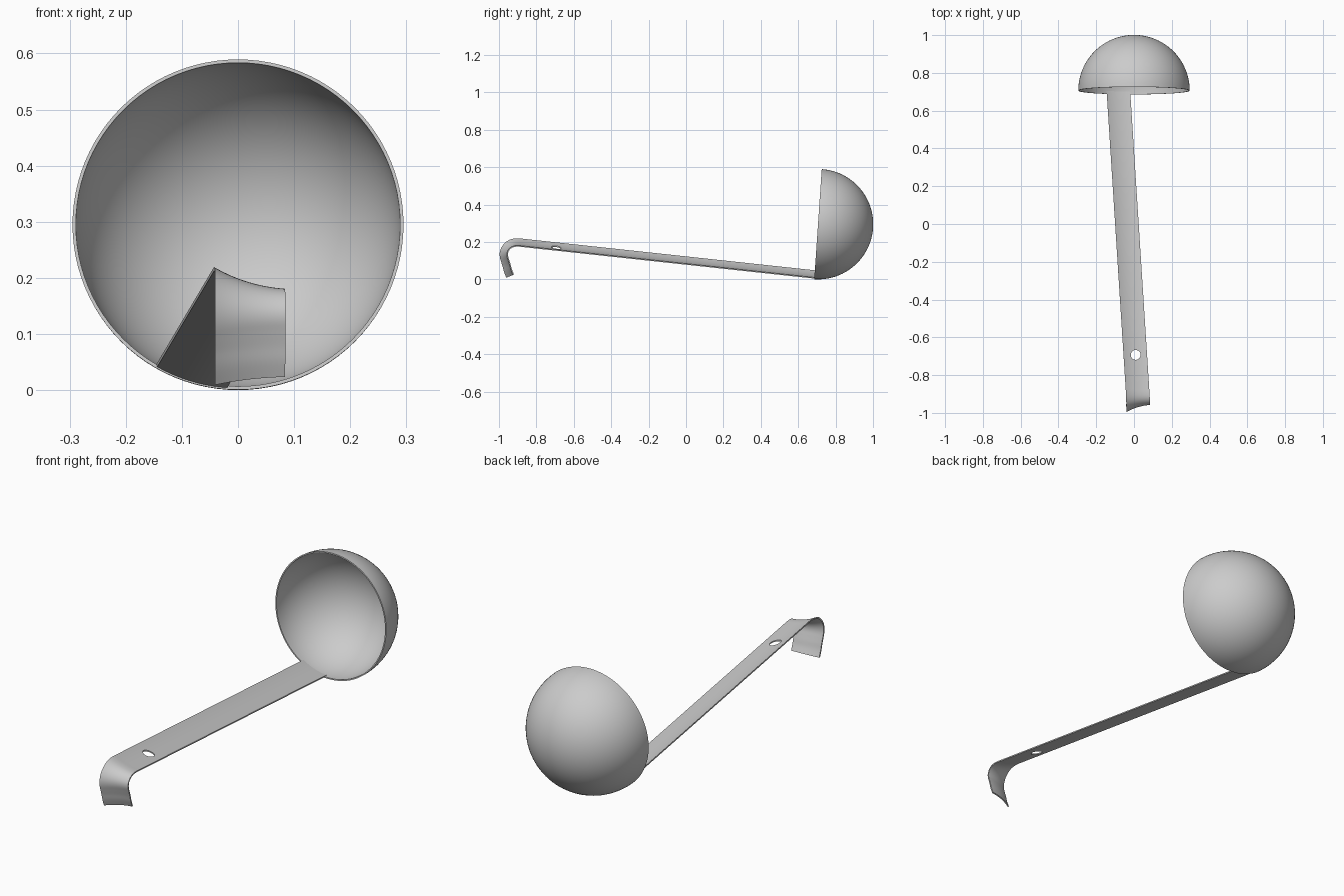
import bpy, bmesh, math
from mathutils import Matrix, Vector

if "Cube" in bpy.data.objects:
    bpy.data.objects.remove(bpy.data.objects["Cube"])

steel = bpy.data.materials.new("brushed_steel")
steel.diffuse_color = (0.6, 0.6, 0.6, 1)
steel.use_nodes = True
steel.node_tree.nodes["Principled BSDF"].inputs["Base Color"].default_value = steel.diffuse_color

R, THICK = 0.295, 0.006


def make_object(name, bm):
    bmesh.ops.remove_doubles(bm, verts=bm.verts, dist=1e-5)
    bmesh.ops.recalc_face_normals(bm, faces=bm.faces)
    mesh = bpy.data.meshes.new(name)
    bm.to_mesh(mesh)
    bm.free()
    mesh.materials.append(steel)
    ob = bpy.data.objects.new(name, mesh)
    bpy.context.collection.objects.link(ob)
    return ob


def shade(ob):
    bpy.ops.object.select_all(action='DESELECT')
    ob.select_set(True)
    bpy.context.view_layer.objects.active = ob
    bpy.ops.object.shade_smooth_by_angle(angle=math.radians(35))


def skin(bm, rings):
    """Join consecutive closed rings of points with quads."""
    loops = [[bm.verts.new(p) for p in ring] for ring in rings]
    n = len(loops[0])
    for a, b in zip(loops, loops[1:]):
        for i in range(n):
            j = (i + 1) % n
            bm.faces.new((a[i], a[j], b[j], b[i]))
    return loops


# bowl: thin hemisphere shell opening to the front, tipped slightly upward
N, SEG = 24, 96
arc = [math.pi / 2 * i / N for i in range(N + 1)]
profile = [(R * math.sin(a), R * math.cos(a)) for a in arc]
profile += [((R - THICK) * math.sin(a), (R - THICK) * math.cos(a)) for a in reversed(arc)]
tilt = Matrix.Translation((0, 0.706, R)) @ Matrix.Rotation(math.radians(-3.9), 4, 'X')
bm = bmesh.new()
skin(bm, [[tilt @ Vector((r * math.cos(2 * math.pi * k / SEG), y, r * math.sin(2 * math.pi * k / SEG)))
           for k in range(SEG)] for r, y in profile])
bmesh.ops.dissolve_degenerate(bm, dist=1e-6, edges=bm.edges)
bowl = make_object("bowl", bm)
shade(bowl)

# handle: strip with the bowl's curved section, swept along a path ending in a hook
path = [(0.70, 0.002), (0.2, 0.056), (-0.3, 0.110), (-0.8, 0.164), (-0.86, 0.1705), (-0.895, 0.174),
        (-0.920, 0.172), (-0.938, 0.162), (-0.949, 0.146), (-0.951, 0.128), (-0.945, 0.106),
        (-0.937, 0.080), (-0.930, 0.054), (-0.919, 0.026)]


def catmull(p0, p1, p2, p3, t):
    return 0.5 * (2 * p1 + (p2 - p0) * t + (2 * p0 - 5 * p1 + 4 * p2 - p3) * t * t
                  + (3 * p1 - p0 - 3 * p2 + p3) * t ** 3)


pts = [Vector(p) for p in path]
fine = pts[:4]
for i in range(3, len(pts) - 1):
    p3 = pts[min(i + 2, len(pts) - 1)]
    p0 = pts[i - 1] if i > 3 else pts[i] * 2 - pts[i + 1]
    fine += [catmull(p0, pts[i], pts[i + 1], p3, k / 4) for k in range(1, 5)]

M = 16
xs = [-0.145 + 0.125 * i / M for i in range(M + 1)]
rise = lambda x, r: R - math.sqrt(r * r - x * x)
section = [(x, rise(x, R)) for x in xs] + [(x, rise(x, R - THICK)) for x in reversed(xs)]
rings = []
for i, p in enumerate(fine):
    t = (fine[min(i + 1, len(fine) - 1)] - fine[max(i - 1, 0)]).normalized()
    shift = 0.064 * (0.70 - max(p.x, -0.93))
    rings.append([(x + shift, p.x + h * t.y, p.y - h * t.x) for x, h in section])
bm = bmesh.new()
loops = skin(bm, rings)
for end in (loops[0], loops[-1]):
    for i in range(M):
        bm.faces.new((end[i], end[i + 1], end[-2 - i], end[-1 - i]))
handle = make_object("handle", bm)

# hanging hole near the hook
bm = bmesh.new()
bmesh.ops.create_cone(bm, cap_ends=True, segments=32, radius1=0.026, radius2=0.026, depth=0.3,
                      matrix=Matrix.Translation((0.009, -0.693, 0.17)))
cutter = make_object("hole_cutter", bm)
cutter.hide_render = True
mod = handle.modifiers.new("hole", 'BOOLEAN')
mod.operation, mod.object, mod.solver = 'DIFFERENCE', cutter, 'EXACT'
bpy.context.view_layer.objects.active = handle
bpy.ops.object.modifier_apply(modifier=mod.name)
bpy.data.objects.remove(cutter)
shade(handle)
